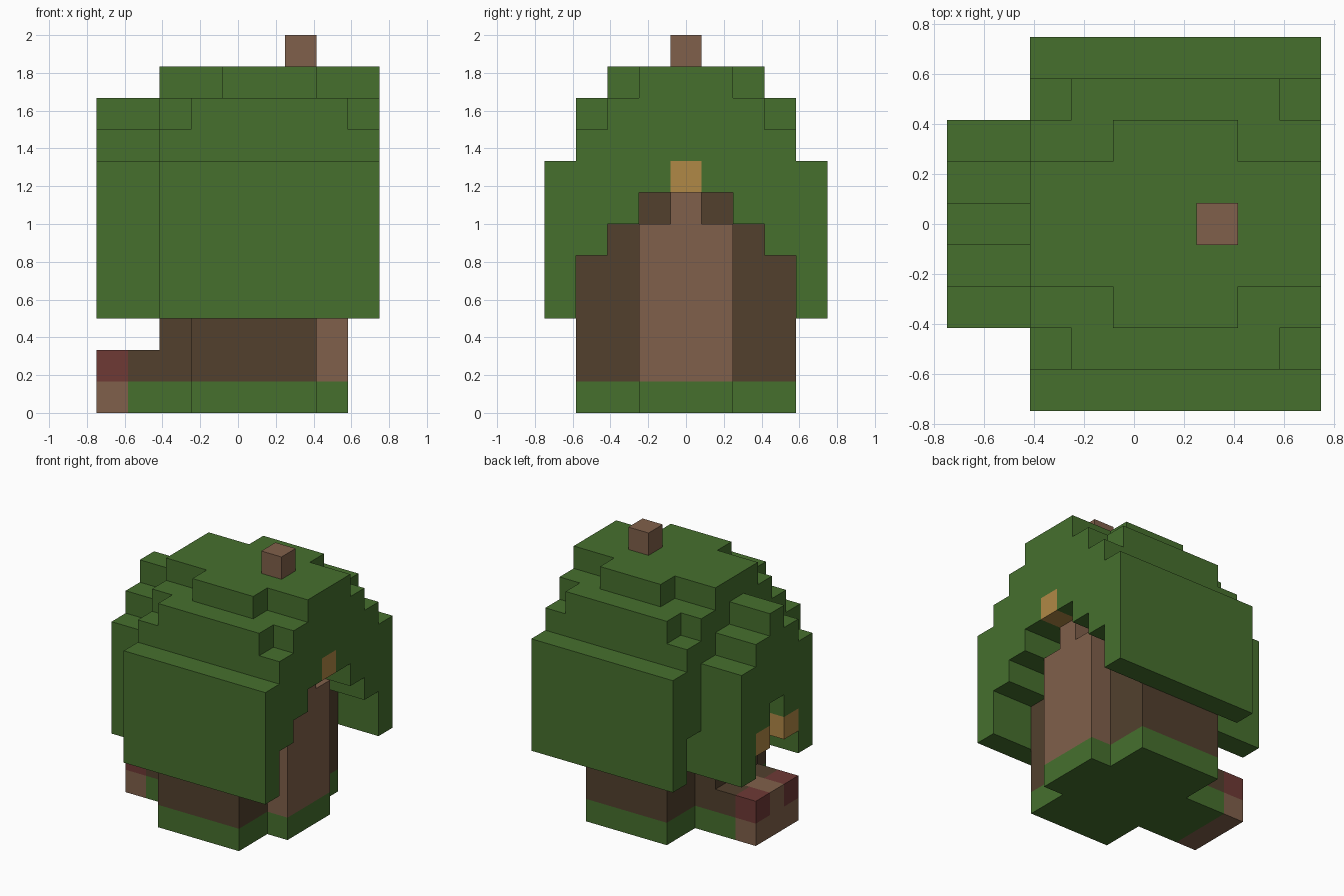
import bpy
import bmesh
from mathutils import Vector

if "Cube" in bpy.data.objects:
    bpy.data.objects.remove(bpy.data.objects["Cube"], do_unlink=True)

UNIT = 1 / 6
ORIGIN = Vector((-0.75, -0.75, 0))


def material(name, rgb):
    mat = bpy.data.materials.new(name)
    mat.use_nodes = True
    color = (*rgb, 1)
    mat.diffuse_color = color
    bsdf = mat.node_tree.nodes["Principled BSDF"]
    bsdf.inputs["Base Color"].default_value = color
    bsdf.inputs["Roughness"].default_value = 0.9
    return mat


green = material("leaf green", (0.061, 0.162, 0.027))
brown = material("light brown", (0.216, 0.117, 0.069))
dark = material("dark brown", (0.084, 0.051, 0.027))
red = material("brick red", (0.156, 0.041, 0.036))
amber = material("amber", (0.434, 0.246, 0.061))

owner = {}
parts = {}


def block(part, mat, xs, ys, zs):
    """Claim an inclusive range of grid cells for a part; earlier claims win."""
    parts[part] = mat
    for i in range(xs[0], xs[1] + 1):
        for j in range(ys[0], ys[1] + 1):
            for k in range(zs[0], zs[1] + 1):
                owner.setdefault((i, j, k), part)


def pair(part, mat, xs, d, zs):
    """Claim matching rows at distance d on both sides of the centre line."""
    for j in (4 - d, 4 + d):
        block(part, mat, xs, (j, j), zs)


# Amber accents on the gable and porch arch
block("gable_lantern", amber, (8, 8), (4, 4), (7, 7))
pair("porch_lanterns", amber, (0, 0), 1, (4, 4))

# Chimney top and stepped stack on the end wall
block("chimney_top", brown, (6, 6), (4, 4), (11, 11))
block("chimney_stack", brown, (7, 7), (3, 5), (1, 5))
block("chimney_stack", brown, (7, 7), (4, 4), (6, 6))

# Foundation
block("foundation", green, (3, 6), (1, 7), (0, 0))
block("foundation", green, (1, 7), (3, 5), (0, 0))

# Front step with red corners
block("step", brown, (0, 0), (3, 5), (0, 0))
block("step", brown, (0, 1), (4, 4), (1, 1))
pair("step_corners", red, (0, 0), 1, (1, 1))

# Walls, rising in steps beneath the roof
block("walls", dark, (3, 6), (1, 7), (1, 4))
block("walls", dark, (3, 6), (2, 6), (5, 5))
block("walls", dark, (3, 6), (3, 5), (6, 6))

# Doorway
block("doorway", dark, (1, 2), (3, 5), (1, 1))
pair("doorway", dark, (2, 2), 1, (2, 6))
block("doorway", dark, (2, 2), (4, 4), (5, 6))

# Main roof: arched underside, stepped outside
for d, bottom in enumerate((7, 7, 6, 5, 3)):
    top = 7 if d == 4 else 8 if d == 3 else 9
    pair("main_roof", green, (2, 8), d, (bottom, top))
pair("main_roof", green, (3, 7), 3, (9, 9))
block("main_roof", green, (2, 8), (3, 5), (10, 10))
block("main_roof", green, (4, 6), (2, 6), (10, 10))

# Porch roof
for d, (bottom, top) in enumerate(((6, 9), (4, 8), (3, 7))):
    pair("porch_roof", green, (0, 2), d, (bottom, top))


def build(part, mat):
    """Make one mesh from the exposed sides of a part's cells."""
    bm = bmesh.new()
    for cell in [c for c, p in owner.items() if p == part]:
        base = Vector(cell)
        for axis in range(3):
            for side in (0, 1):
                step = Vector()
                step[axis] = 2 * side - 1
                if tuple(int(v) for v in base + step) in owner:
                    continue
                u, v = Vector(), Vector()
                u[(axis + 1) % 3] = 1
                v[(axis + 2) % 3] = 1
                start = base.copy()
                start[axis] += side
                corners = [start, start + u, start + u + v, start + v]
                if not side:
                    corners.reverse()
                bm.faces.new([bm.verts.new(ORIGIN + c * UNIT) for c in corners])
    bmesh.ops.remove_doubles(bm, verts=bm.verts, dist=0.001)
    bmesh.ops.dissolve_limit(bm, angle_limit=0.01, verts=bm.verts, edges=bm.edges)
    mesh = bpy.data.meshes.new(part)
    bm.to_mesh(mesh)
    bm.free()
    mesh.materials.append(mat)
    bpy.context.collection.objects.link(bpy.data.objects.new(part, mesh))


for part, mat in parts.items():
    build(part, mat)
